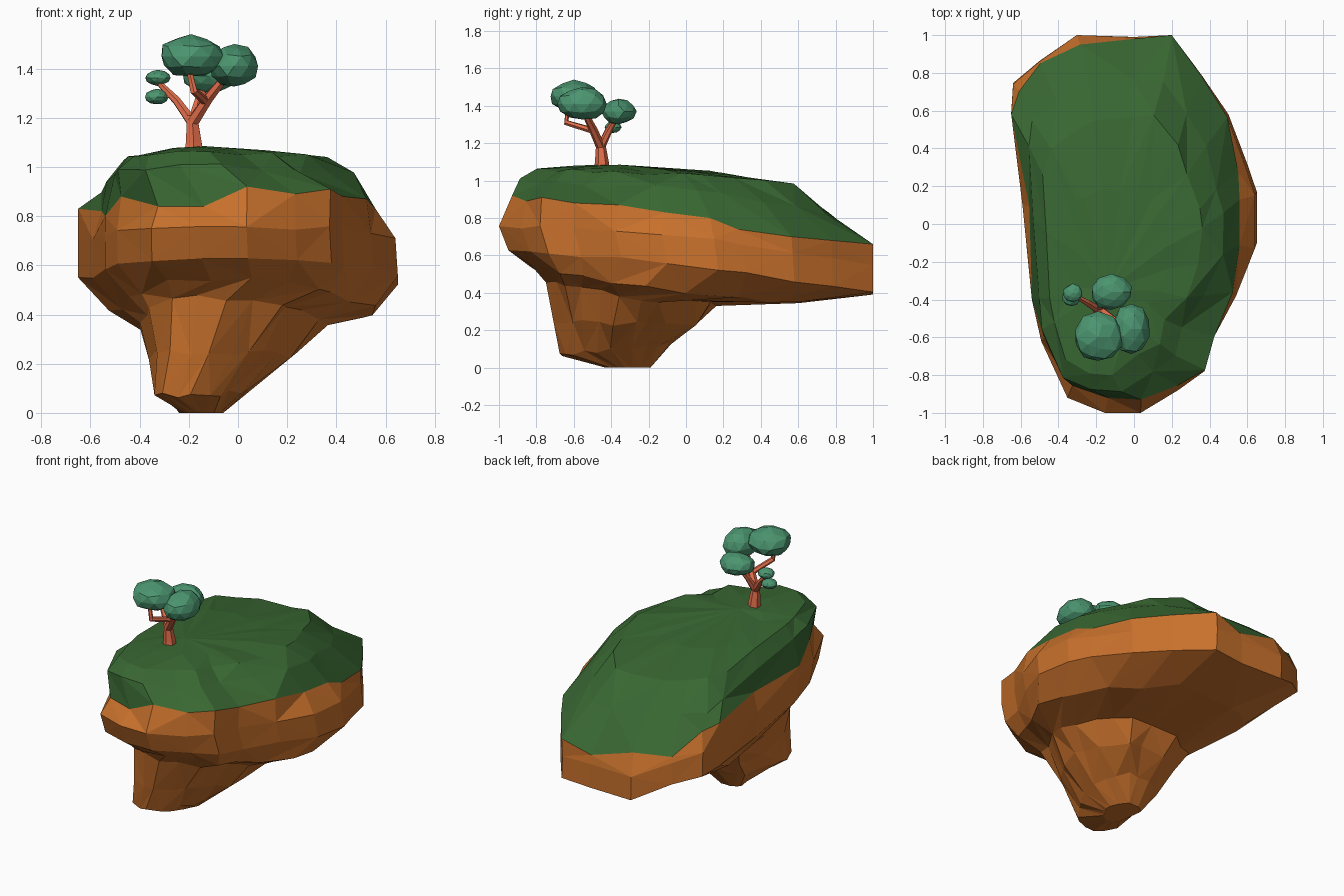
import bpy, bmesh, random
from mathutils import Vector

if "Cube" in bpy.data.objects:
    bpy.data.objects.remove(bpy.data.objects["Cube"])

random.seed(4)


def material(name, rgb):
    m = bpy.data.materials.new(name)
    m.diffuse_color = (*rgb, 1)
    m.use_nodes = True
    m.node_tree.nodes["Principled BSDF"].inputs["Base Color"].default_value = m.diffuse_color
    return m


ROCK = material("rock", (0.58, 0.165, 0.025))
GRASS = material("grass", (0.04, 0.135, 0.032))
BARK = material("bark", (0.76, 0.155, 0.07))
LEAF = material("leaf", (0.07, 0.30, 0.16))


def make_object(name, verts, faces, mat):
    me = bpy.data.meshes.new(name)
    me.from_pydata([tuple(v) for v in verts], [], faces)
    me.materials.append(mat)
    ob = bpy.data.objects.new(name, me)
    bpy.context.collection.objects.link(ob)
    return ob


def loft(rings, start=None, end=None):
    """Triangulated skin through rings, with optional fan points at the ends."""
    n = len(rings[0])
    verts = [p for r in rings for p in r]
    faces = []
    for k in range(len(rings) - 1):
        for i in range(n):
            j = (i + 1) % n
            a, b, c, d = k * n + i, k * n + j, k * n + n + j, k * n + n + i
            if (i + k) % 2:
                faces += [(a, b, c), (a, c, d)]
            else:
                faces += [(a, b, d), (b, c, d)]
    if start is not None:
        verts.append(start)
        faces += [((i + 1) % n, i, len(verts) - 1) for i in range(n)]
    if end is not None:
        verts.append(end)
        o = (len(rings) - 1) * n
        faces += [(o + i, o + (i + 1) % n, len(verts) - 1) for i in range(n)]
    return verts, faces


# Island plan outline, counter-clockwise from the front
OUTLINE = [(-.15, -1), (.04, -1), (.24, -.88), (.38, -.78), (.43, -.6), (.55, -.38),
           (.65, -.13), (.65, .15), (.6, .3), (.5, .57), (.36, .78), (.2, 1), (0, .99),
           (-.3, 1), (-.5, .86), (-.64, .74), (-.65, .58), (-.59, .1), (-.54, -.4),
           (-.49, -.62), (-.35, -.92)]
# Inset and height of the grass line at each outline point
RIM = [(.08, .84), (.07, .92), (.03, .89), (.01, .91), (.01, .88), (.05, .87),
       (.14, .83), (.14, .80), (.08, .74), (.01, .70), (.0, .68), (.0, .66), (.01, .60),
       (.05, .68), (.01, .67), (.05, .81), (.0, .83), (.06, .82), (.0, .80), (.03, .88),
       (.07, .84)]


def ring(x0, x1, y0, y1, zf, zm, zb, jit=0.0, jz=0.0, lift=0.0, skew=0.0):
    """Outline fitted to x/y bounds; height runs front, middle, back."""
    pts = []
    for x, v in OUTLINE:
        u = x / 0.65
        z = zm + (zm - zf) * v if v < 0 else zm + (zb - zm) * v
        z += lift * max(0, -0.3 - x) * max(0, v)
        pts.append(Vector((
            (x0 + x1) / 2 + u * (x1 - x0) / 2 + skew * v + random.uniform(-jit, jit),
            (y0 + y1) / 2 + v * (y1 - y0) / 2 + random.uniform(-jit, jit),
            z + random.uniform(-jz, jz))))
    return pts


# Rock body, from the foot up to the ragged grass line
rim = [Vector((x * (1 - s), y * (1 - s), z)) for (x, y), (s, z) in zip(OUTLINE, RIM)]
rock = [
    ring(-.24, -.06, -.43, -.19, 0, 0, 0),
    ring(-.355, .06, -.67, -.08, .07, .10, .13, .01, .01, 0, .05),
    ring(-.38, .22, -.70, .04, .25, .23, .24, .015, .015, 0, .05),
    ring(-.43, .35, -.75, .15, .47, .37, .34, .02, .015, 0, .03),
    ring(-.53, .55, -.83, .60, .54, .41, .345, .015, .012, .2),
    ring(-.65, .65, -.95, 1, .63, .55, .395, 0, .01, .4),
    ring(-.65, .64, -1, 1, .76, .71, .54, 0, .01, .4),
    rim]
make_object("island_rock", *loft(rock, start=Vector((-.15, -.31, 0))), ROCK)

# Grass cap, sharing the rim
grass = [
    rim,
    ring(-.58, .47, -.88, .76, 1.0, .965, .83, .01, .012, 0, .05),
    ring(-.50, .36, -.79, .56, 1.055, 1.04, .98, .02, .01, 0, .06),
    ring(-.33, .18, -.56, .20, 1.075, 1.055, 1.04, .03, .01, 0, .03)]
make_object("island_grass", *loft(grass, end=Vector((-.14, -.35, 1.085))), GRASS)


# Trunk and branches
def tube(name, path, radii, sides=6):
    path = [Vector(p) for p in path]
    probe = bmesh.new()
    bmesh.ops.create_circle(probe, segments=sides, radius=1)
    circle = [v.co.copy() for v in probe.verts]
    probe.free()
    if (circle[0].cross(circle[1])).z < 0:
        circle.reverse()
    rings = []
    for i, p in enumerate(path):
        t = path[min(i + 1, len(path) - 1)] - path[max(i - 1, 0)]
        q = Vector((0, 0, 1)).rotation_difference(t)
        rings.append([p + q @ (c * radii[i]) for c in circle])
    make_object(name, *loft(rings, path[0], path[-1]), BARK)


FORK = (-.185, -.455, 1.18)
tube("trunk", [(-.18, -.45, 1.05), (-.18, -.45, 1.10), FORK, (-.185, -.455, 1.21)],
     [.044, .037, .027, .022])
tube("branch_left", [FORK, (-.25, -.415, 1.27), (-.33, -.37, 1.35)], [.023, .018, .011])
tube("twig_left", [(-.27, -.405, 1.29), (-.33, -.39, 1.285)], [.010, .008])
tube("branch_right", [FORK, (-.12, -.50, 1.28), (-.04, -.55, 1.38)], [.026, .022, .016])
tube("branch_front", [(-.13, -.49, 1.265), (-.18, -.64, 1.31), (-.2, -.63, 1.40)],
     [.018, .016, .012])
tube("branch_back", [FORK, (-.16, -.41, 1.27), (-.12, -.36, 1.36)], [.023, .018, .012])


# Foliage clumps
def clump(name, centre, size):
    bm = bmesh.new()
    bmesh.ops.create_icosphere(bm, subdivisions=2, radius=1)
    for v in bm.verts:
        v.co *= random.uniform(.93, 1.05)
        v.co = Vector(a * b for a, b in zip(v.co, size)) + Vector(centre)
    me = bpy.data.meshes.new(name)
    bm.to_mesh(me)
    bm.free()
    me.materials.append(LEAF)
    bpy.context.collection.objects.link(bpy.data.objects.new(name, me))


clump("foliage_front", (-.19, -.60, 1.45), (.132, .132, .087))
clump("foliage_right", (-.015, -.555, 1.41), (.102, .138, .088))
clump("foliage_back", (-.12, -.36, 1.37), (.113, .095, .07))
clump("foliage_left_upper", (-.325, -.365, 1.362), (.052, .048, .032))
clump("foliage_left_lower", (-.33, -.39, 1.285), (.048, .045, .032))
